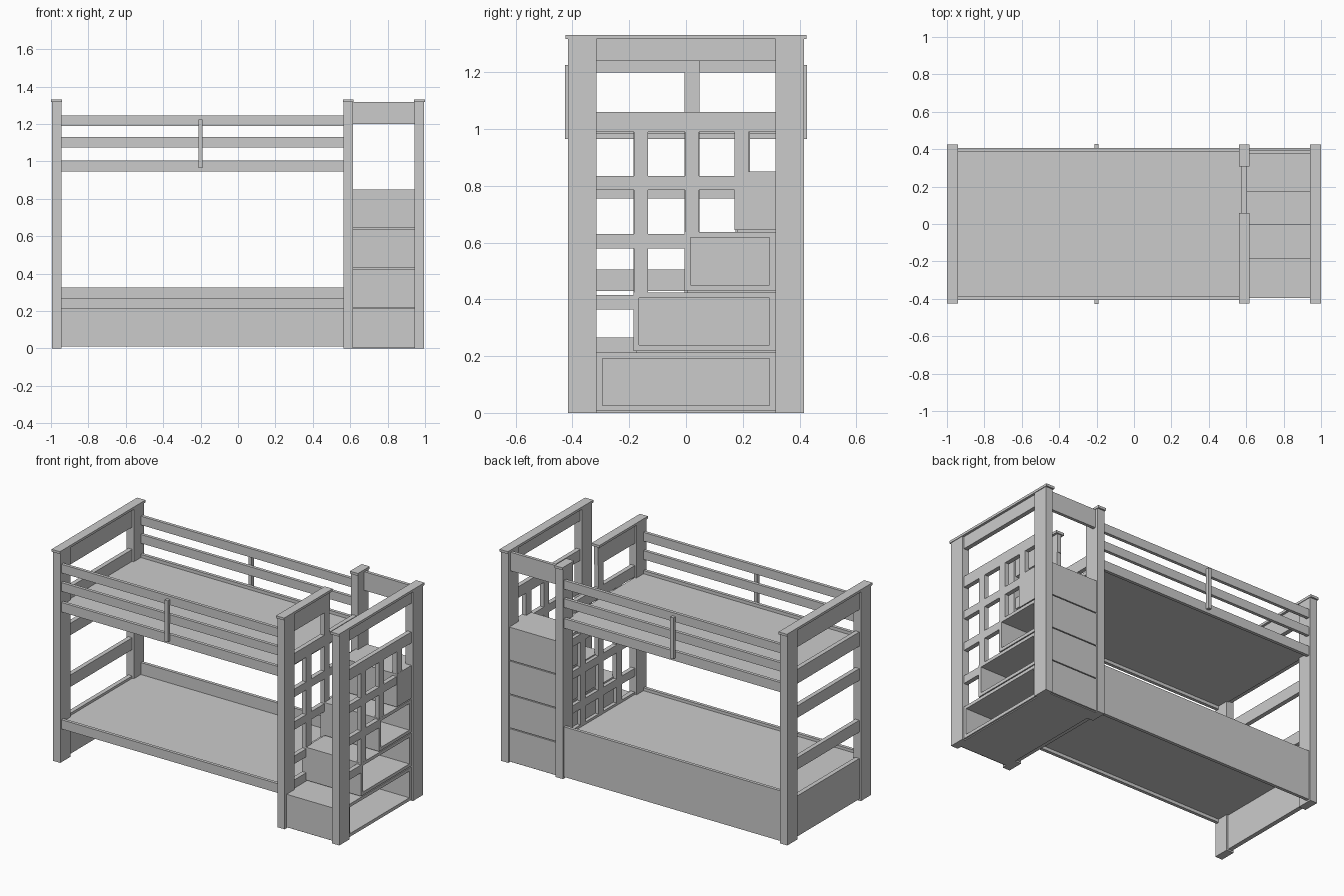
import bpy

old = bpy.data.objects.get("Cube")
if old:
    bpy.data.objects.remove(old, do_unlink=True)

grey = bpy.data.materials.new("painted_grey")
grey.use_nodes = True
colour = (0.6, 0.6, 0.6, 1)
grey.diffuse_color = colour
grey.node_tree.nodes["Principled BSDF"].inputs["Base Color"].default_value = colour


def box(name, x, y, z):
    """Board spanning the given (low, high) range on each axis."""
    corners = [(a, b, c) for a in x for b in y for c in z]
    faces = [(0, 1, 3, 2), (4, 6, 7, 5), (0, 4, 5, 1),
             (2, 3, 7, 6), (0, 2, 6, 4), (1, 5, 7, 3)]
    mesh = bpy.data.meshes.new(name)
    mesh.from_pydata(corners, [], faces)
    mesh.materials.append(grey)
    obj = bpy.data.objects.new(name, mesh)
    bpy.context.collection.objects.link(obj)
    return obj


def around(centre, half):
    return (centre - half, centre + half)


LEFT, MID, RIGHT = -0.97, 0.59, 0.97
INNER, OUTER, TOP = 0.315, 0.415, 1.317
BED = (-0.95, 0.57)
GAP = (-INNER, INNER)
CAP = (TOP, 1.332)

# Corner and middle posts
for label, x in (("far", LEFT), ("middle", MID), ("stair", RIGHT)):
    box(label + "_front_post", around(x, 0.025), (-OUTER, -INNER), (0, TOP))
    box(label + "_back_post", around(x, 0.025), (INNER, OUTER), (0, TOP))

# Cap boards
for label, x in (("far", LEFT), ("stair", RIGHT)):
    box(label + "_cap", around(x, 0.029), (-0.425, 0.425), CAP)
box("guard_cap", around(MID, 0.028), (-0.425, 0.058), CAP)
box("middle_back_cap", around(MID, 0.028), (0.308, 0.425), CAP)

# Far end boards
for name, z in (("far_top_board", (1.2, TOP)), ("far_upper_slat", (0.97, 1.06)),
                ("far_middle_slat", (0.755, 0.83)), ("far_lower_slat", (0.43, 0.505)),
                ("far_bottom_panel", (0.01, 0.265))):
    box(name, around(LEFT, 0.014), GAP, z)

# Bed rails, guard rails and their brackets, front and back
for label, s in (("front", -1), ("back", 1)):
    y = tuple(sorted((s * 0.385, s * 0.405)))
    for name, z in (("bed_rail", (0.945, 1.005)), ("guard_rail", (1.075, 1.13)),
                    ("top_rail", (1.19, 1.245))):
        box(label + "_" + name, BED, y, z)
    box(label + "_bracket", around(-0.2, 0.011),
        tuple(sorted((s * 0.405, s * 0.427))), (0.965, 1.225))
box("lower_front_rail", BED, (-0.405, -0.385), (0.21, 0.268))
box("lower_back_panel", BED, (0.385, 0.405), (0.01, 0.325))

# Sleeping platforms
box("upper_platform", (-0.957, 0.577), (-0.385, 0.385), (0.965, 0.985))
box("lower_platform", (-0.957, 0.577), (-0.385, 0.385), (0.23, 0.25))

# Middle end: lattice, guard board and entry post
lattice = around(MID, 0.014)
box("guard_board", lattice, (-INNER, 0.05), (1.2, TOP))
box("entry_post", lattice, (-0.005, 0.047), (0.26, TOP))
box("middle_panel", lattice, GAP, (0.01, 0.265))
for z in ((0.99, 1.06), (0.785, 0.835), (0.58, 0.63), (0.365, 0.415)):
    box("middle_slat", lattice, GAP, z)
for y in (-0.16, 0.2):
    box("middle_baluster", lattice, around(y, 0.025), (0.26, 1.0))

# Staircase: three open cubbies under a closed top step
RISE = 0.2125
STARTS = (-0.395, -0.185, -0.005, 0.17)
BACK, X0, X1 = 0.405, 0.598, 0.985
for i, start in enumerate(STARTS):
    z0, z1 = i * RISE + 0.006, (i + 1) * RISE
    box("step_joint", (X0 + 0.01, X1 - 0.01), (start + 0.01, BACK - 0.01), (z0 - 0.006, z0))
    if i == 3:
        box("top_step", (X0, X1), (start, BACK), (z0, z1))
        continue
    hole = max(start + 0.02, -0.295)
    box("step_tread", (X0, X1), (start, BACK), (z1 - 0.02, z1))
    box("cubby_floor", (X0, X1), (start, BACK), (z0, z0 + 0.02))
    box("step_riser", (X0, X1), (start, hole), (z0 + 0.02, z1 - 0.02))
    box("cubby_back", (X0, X1), (0.295, BACK), (z0 + 0.02, z1 - 0.02))
    box("cubby_side", (X0, X0 + 0.02), (hole, 0.295), (z0 + 0.02, z1 - 0.02))

# Stair end: top beam, handrails ending at the steps, balusters
lattice = around(RIGHT, 0.014)
box("stair_top_beam", lattice, GAP, (1.24, TOP))
box("stair_upper_rail", lattice, GAP, (0.99, 1.06))
for i, z in ((1, (0.365, 0.415)), (2, (0.58, 0.63)), (3, (0.785, 0.835))):
    box("stair_slat", lattice, (-INNER, STARTS[i]), z)
    box("stair_baluster", lattice, around(STARTS[i] + 0.026, 0.025),
        ((i + 1) * RISE, 1.0))
box("stair_back_beam", (0.615, 0.945), (0.375, 0.395), (1.2, TOP))
